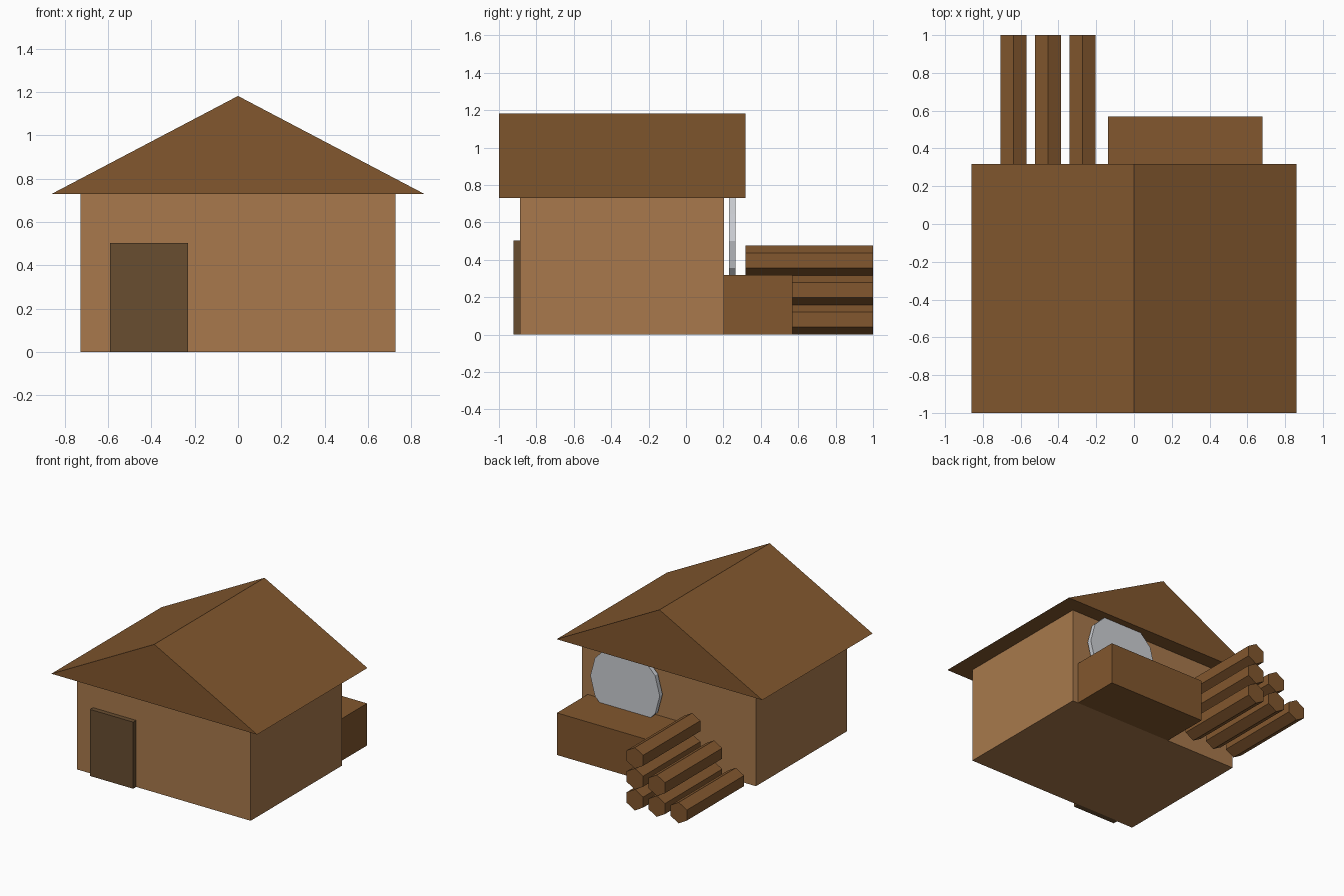
import bpy, math

if "Cube" in bpy.data.objects:
    bpy.data.objects.remove(bpy.data.objects["Cube"])


def material(name, r, g, b):
    """Flat colour given as 0-255 display values."""
    lin = [((c / 255 + 0.055) / 1.055) ** 2.4 for c in (r, g, b)]
    m = bpy.data.materials.new(name)
    m.diffuse_color = (*lin, 1)
    m.use_nodes = True
    m.node_tree.nodes["Principled BSDF"].inputs["Base Color"].default_value = m.diffuse_color
    return m


tan = material("tan_planks", 168, 121, 76)
brown = material("brown_wood", 130, 87, 46)
dark = material("dark_door_wood", 104, 77, 48)
steel = material("pale_steel", 204, 207, 212)


def prism(name, profile, y0, y1, mat):
    """Extrude an (x, z) profile, counter-clockwise from the front, along y."""
    n = len(profile)
    verts = [(x, y, z) for y in (y0, y1) for x, z in profile]
    faces = [tuple(range(n)), tuple(reversed(range(n, 2 * n)))]
    faces += [(i, i + n, (i + 1) % n + n, (i + 1) % n) for i in range(n)]
    mesh = bpy.data.meshes.new(name)
    mesh.from_pydata(verts, [], faces)
    mesh.materials.append(mat)
    ob = bpy.data.objects.new(name, mesh)
    bpy.context.collection.objects.link(ob)
    return ob


def rect(x0, x1, z0, z1):
    return [(x0, z0), (x1, z0), (x1, z1), (x0, z1)]


def ngon(cx, cz, r, n, start=0):
    angles = [start + math.tau * i / n for i in range(n)]
    return [(cx + r * math.cos(a), cz + r * math.sin(a)) for a in angles]


# House
prism("walls", rect(-0.727, 0.727, 0, 0.73), -0.887, 0.203, tan)
prism("gable_roof", [(-0.86, 0.73), (0.86, 0.73), (0, 1.182)], -1, 0.317, brown)
prism("door", rect(-0.59, -0.23, 0, 0.503), -0.923, -0.88, dark)

# Saw bench with a round blade
prism("saw_bench", rect(-0.137, 0.68, 0, 0.318), 0.203, 0.57, brown)
prism("saw_blade", ngon(0.325, 0.5, 0.29, 12), 0.23, 0.264, steel)

# Stepped stack of hexagonal logs, three high beside the bench
R = 0.0795
for col, count in enumerate((3, 2, 1)):
    for row in range(count):
        prism(f"log_{col + 1}_{row + 1}",
              ngon(-0.273 - 0.183 * col, R + 0.158 * row, R, 6, math.pi / 6),
              0.317, 1, brown)
